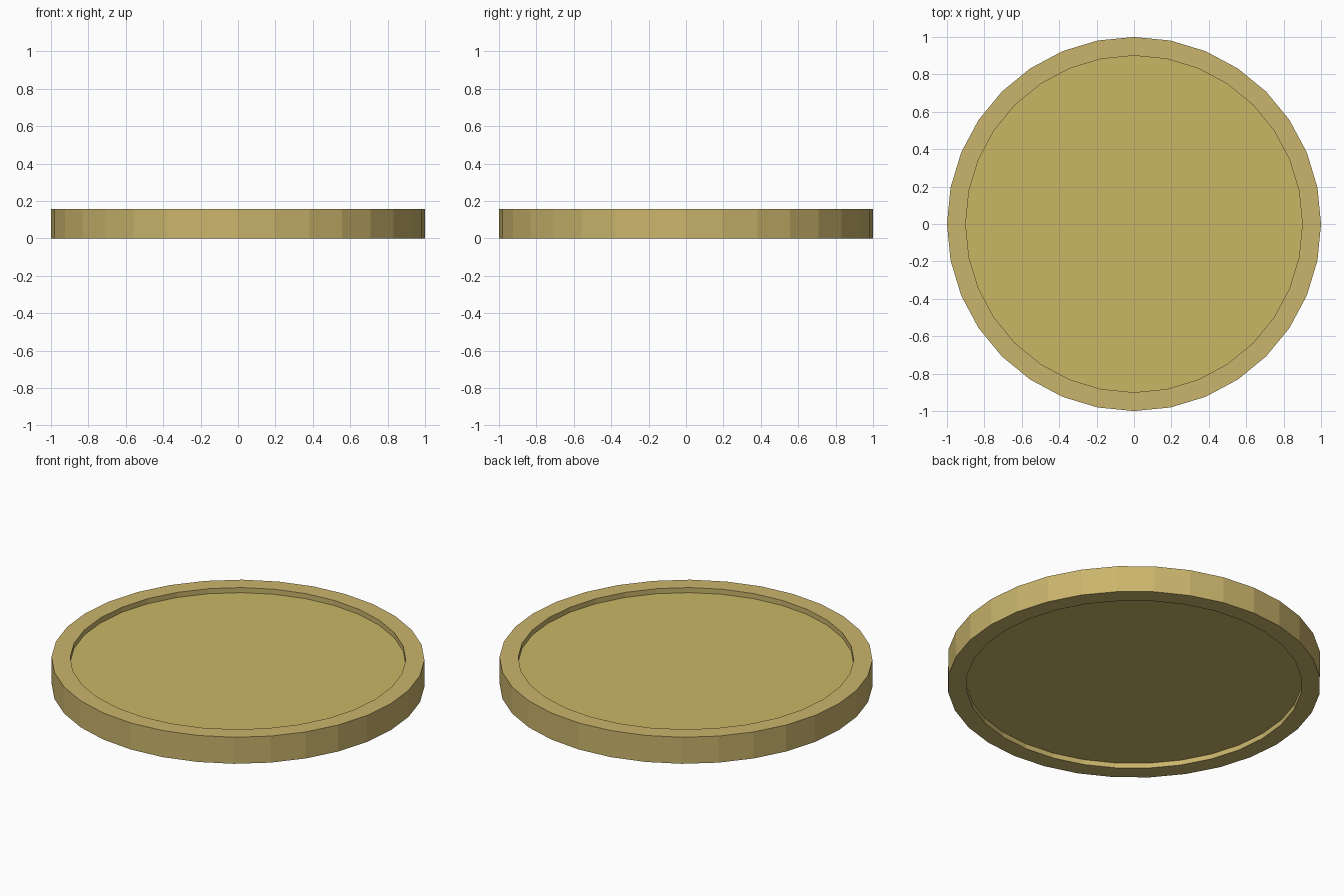
import bpy, bmesh
from math import cos, sin, tau

if "Cube" in bpy.data.objects:
    bpy.data.objects.remove(bpy.data.objects["Cube"])

SIDES = 32
HEIGHT = 0.157
RECESS = 0.03
R_OUT, R_IN = 1.0, 0.9


def material(name, rgb):
    mat = bpy.data.materials.new(name)
    mat.diffuse_color = (*rgb, 1)
    mat.use_nodes = True
    mat.node_tree.nodes["Principled BSDF"].inputs["Base Color"].default_value = mat.diffuse_color
    return mat


def ring(bm, radius, z):
    return [bm.verts.new((radius * cos(tau * i / SIDES), radius * sin(tau * i / SIDES), z))
            for i in range(SIDES)]


def bridge(bm, a, b, mat_index=0):
    for i in range(SIDES):
        j = (i + 1) % SIDES
        bm.faces.new((a[i], a[j], b[j], b[i])).material_index = mat_index


# Disc profile from the lower recess, round the rim, to the upper recess
profile = [(R_IN, RECESS), (R_IN, 0), (R_OUT, 0),
           (R_OUT, HEIGHT), (R_IN, HEIGHT), (R_IN, HEIGHT - RECESS)]
bm = bmesh.new()
rings = [ring(bm, r, z) for r, z in profile]
for lower, upper in zip(rings, rings[1:]):
    bridge(bm, lower, upper)

# Recessed flat faces on both sides
for loop in (rings[0][::-1], rings[-1]):
    bm.faces.new(loop).material_index = 1
bmesh.ops.recalc_face_normals(bm, faces=bm.faces[:])

mesh = bpy.data.meshes.new("coin")
bm.to_mesh(mesh)
bm.free()
mesh.materials.append(material("rim_gold", (0.59, 0.46, 0.15)))
mesh.materials.append(material("face_gold", (0.58, 0.47, 0.13)))
coin = bpy.data.objects.new("coin", mesh)
bpy.context.collection.objects.link(coin)
